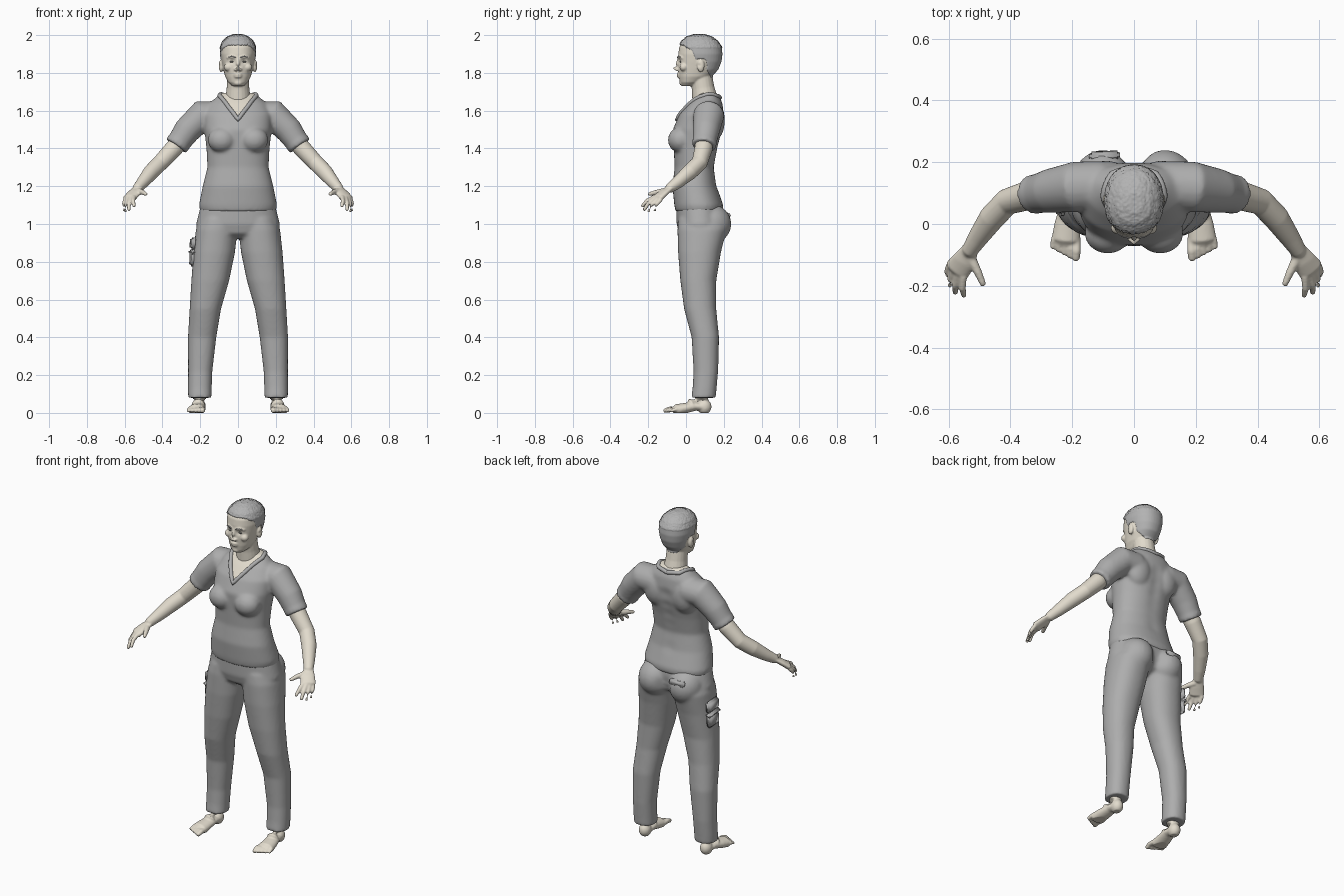
import bpy, bmesh, math, random
from mathutils import Vector, Matrix

random.seed(4)
if "Cube" in bpy.data.objects:
    bpy.data.objects.remove(bpy.data.objects["Cube"])


def material(name, colour):
    mat = bpy.data.materials.new(name)
    mat.use_nodes = True
    mat.diffuse_color = (*colour, 1)
    mat.node_tree.nodes["Principled BSDF"].inputs["Base Color"].default_value = (*colour, 1)
    return mat


SKIN = material("warm skin", (0.76, 0.71, 0.61))
CLOTH = material("grey cloth", (0.42, 0.42, 0.42))
HAIR = material("grey hair", (0.45, 0.45, 0.45))
EYE = material("dark eye", (0.2, 0.2, 0.19))


def bridge(bm, rings):
    """Skin a list of point rings into a closed body."""
    rows = [[bm.verts.new(p) for p in ring] for ring in rings]
    n = len(rows[0])
    for a, b in zip(rows, rows[1:]):
        for i in range(n):
            j = (i + 1) % n
            bm.faces.new((a[i], a[j], b[j], b[i]))
    bm.faces.new(rows[0][::-1])
    bm.faces.new(rows[-1])


def loft(bm, rings, power=2.2, n=40):
    """Stack level rings given as (z, x centre, half width, front y, back y)."""
    def bend(c):
        return math.copysign(abs(c) ** (2 / power), c)
    out = []
    for z, xc, rx, front, back in rings:
        mid, ry = (front + back) / 2, (back - front) / 2
        angles = [math.tau * i / n for i in range(n)]
        out.append([Vector((xc + rx * bend(math.cos(a)), mid + ry * bend(math.sin(a)), z))
                    for a in angles])
    bridge(bm, out)


def tube(bm, path, flat=1.0, rounded=True, n=20):
    """Sweep a circle, or a flattened one, along points (x, y, z, radius)."""
    pts = [(Vector(p[:3]), p[3]) for p in path]
    if rounded:
        (a, ra), (b, _) = pts[0], pts[1]
        (y, _), (z, rz) = pts[-2], pts[-1]
        pts.insert(0, (a + (a - b).normalized() * ra * 0.6 * flat, ra * 0.6))
        pts.append((z + (z - y).normalized() * rz * 0.6 * flat, rz * 0.6))
    out = []
    for i, (p, r) in enumerate(pts):
        t = (pts[min(i + 1, len(pts) - 1)][0] - pts[max(i - 1, 0)][0]).normalized()
        ref = Vector((0, 1, 0)) if abs(t.z) > 0.9 else Vector((0, 0, 1))
        side = t.cross(ref).normalized()
        up = side.cross(t)
        out.append([p + r * (math.cos(a) * side + flat * math.sin(a) * up)
                    for a in (math.tau * k / n for k in range(n))])
    bridge(bm, out)


def blob(bm, centre, radii):
    mat = Matrix.Translation(centre) @ Matrix.Diagonal((*radii, 1))
    bmesh.ops.create_uvsphere(bm, u_segments=24, v_segments=16, radius=1, matrix=mat)


def mirror(bm):
    copy = bmesh.ops.duplicate(bm, geom=bm.verts[:] + bm.edges[:] + bm.faces[:])["geom"]
    verts = [g for g in copy if isinstance(g, bmesh.types.BMVert)]
    bmesh.ops.scale(bm, vec=(-1, 1, 1), verts=verts)


def finish(name, bm, mat):
    bmesh.ops.recalc_face_normals(bm, faces=bm.faces)
    mesh = bpy.data.meshes.new(name)
    bm.to_mesh(mesh)
    bm.free()
    mesh.materials.append(mat)
    mesh.polygons.foreach_set("use_smooth", [True] * len(mesh.polygons))
    ob = bpy.data.objects.new(name, mesh)
    bpy.context.scene.collection.objects.link(ob)
    return ob


def fuse(name, bm, mat, voxel, smooth):
    """Melt overlapping bodies into one smooth surface."""
    ob = finish(name, bm, mat)
    remesh = ob.modifiers.new("fuse", "REMESH")
    remesh.mode, remesh.voxel_size, remesh.use_smooth_shade = "VOXEL", voxel, True
    soft = ob.modifiers.new("soften", "SMOOTH")
    soft.iterations = smooth
    graph = bpy.context.evaluated_depsgraph_get()
    mesh = bpy.data.meshes.new_from_object(ob.evaluated_get(graph))
    ob.modifiers.clear()
    ob.data = mesh
    mesh.name = name
    return ob


def push(ob, centre, radius, offset):
    """Soft sculpt stroke, applied on both sides."""
    for s in ((1, -1) if centre[0] else (1,)):
        c = Vector((centre[0] * s, *centre[1:]))
        move = Vector((offset[0] * s, *offset[1:]))
        for v in ob.data.vertices:
            d = (v.co - c).length / radius
            if d < 3:
                v.co += move * math.exp(-d * d)


def box(name, centre, size, tilt):
    bm = bmesh.new()
    mat = Matrix.LocRotScale(Vector(centre), Matrix.Rotation(tilt[0], 3, "X") @ Matrix.Rotation(
        tilt[1], 3, "Y") @ Matrix.Rotation(tilt[2], 3, "Z"), Vector(size))
    bmesh.ops.create_cube(bm, size=1, matrix=mat)
    bmesh.ops.bevel(bm, geom=bm.edges[:], offset=min(size) * 0.35, segments=3, affect="EDGES")
    return finish(name, bm, CLOTH)


# Shirt: sleeves and bust mirrored, then the trunk
bm = bmesh.new()
tube(bm, [(.1, .125, 1.57, .08), (.19, .12, 1.575, .082), (.27, .107, 1.495, .072),
          (.327, .095, 1.413, .06)], rounded=False)
tube(bm, [(.314, .098, 1.432, .066), (.328, .095, 1.412, .064)], rounded=False)
blob(bm, (.085, -.03, 1.445), (.075, .066, .068))
blob(bm, (.09, .145, 1.54), (.08, .06, .1))
mirror(bm)
loft(bm, [(1.065, 0, .2, -.055, .195), (1.1, 0, .207, -.062, .197), (1.2, 0, .187, -.072, .163),
          (1.3, 0, .162, -.06, .148), (1.4, 0, .167, -.065, .168), (1.5, 0, .178, -.07, .195),
          (1.58, 0, .18, -.035, .2), (1.64, 0, .15, .015, .193), (1.68, 0, .105, .055, .175),
          (1.695, 0, .08, .075, .155)])
shirt = fuse("shirt", bm, CLOTH, .009, 7)
for k in range(6):
    push(shirt, (0, .19, 1.22 + k * .065), .035, (0, -.007, 0))
shirt.data.materials.append(SKIN)
for f in shirt.data.polygons:
    x, y, z = f.center
    if z > 1.685 or (y < .12 and z > 1.56 + abs(x) / .85):
        f.material_index = 1

# Collar: band laid on the shirt along the neckline
half = [Vector(p) for p in ((0, .19, 1.675), (.07, .165, 1.68), (.1, .09, 1.682),
                            (.05, 0, 1.62), (0, -.06, 1.558))]
line = [a.lerp(b, k / 6) for a, b in zip(half, half[1:]) for k in range(6)] + [half[-1]]
line += [Vector((-p.x, p.y, p.z)) for p in line[-2::-1]]
bm = bmesh.new()
tube(bm, [(*shirt.closest_point_on_mesh(p)[1], .011) for p in line])
finish("collar", bm, CLOTH)

# Trousers: legs and seat mirrored, then the hips
bm = bmesh.new()
loft(bm, [(.08, .202, .062, .028, .158), (.13, .202, .063, .035, .162), (.22, .2, .064, .04, .17),
          (.4, .19, .075, .03, .175), (.55, .173, .083, -.01, .16), (.7, .147, .1, -.03, .16),
          (.85, .126, .11, -.042, .185), (.97, .113, .11, -.045, .215), (1.03, .1, .1, -.04, .2)])
blob(bm, (.1, .132, 1.0), (.1, .108, .105))
mirror(bm)
loft(bm, [(.925, 0, .1, 0, .12), (.95, 0, .215, -.035, .17), (1.0, 0, .222, -.05, .2),
          (1.08, 0, .202, -.052, .19), (1.13, 0, .185, -.045, .17)])
trousers = fuse("trousers", bm, CLOTH, .009, 6)
push(trousers, (0, .22, 1.0), .04, (0, -.015, 0))

# Pockets on the right thigh and seat
box("thigh_pocket_top", (-.236, .085, .897), (.03, .115, .065), (0, .05, .1))
box("thigh_pocket_bottom", (-.238, .085, .818), (.03, .105, .085), (0, .05, .1))
box("thigh_pocket_flap", (-.241, .085, .852), (.032, .12, .025), (0, .05, .1))
box("seat_pocket", (-.095, .222, 1.045), (.1, .022, .035), (.45, 0, .05))

# Arms and hands
bm = bmesh.new()
tube(bm, [(.28, .1, 1.47, .045), (.34, .093, 1.4, .048), (.41, .072, 1.325, .043),
          (.46, .02, 1.275, .042), (.505, -.045, 1.22, .033), (.533, -.088, 1.188, .026)])
tube(bm, [(.528, -.08, 1.193, .027), (.55, -.12, 1.164, .04), (.573, -.15, 1.138, .043)], flat=.45)
fingers = [((.552, -.17, 1.142), (.55, -.232, 1.094)), ((.57, -.165, 1.135), (.578, -.222, 1.075)),
           ((.584, -.152, 1.13), (.596, -.198, 1.068)), ((.597, -.135, 1.127), (.603, -.165, 1.072))]
for base, tip in fingers:
    knuckle = Vector(base).lerp(Vector(tip), .5) + Vector((.004, -.006, .005))
    tube(bm, [(*base, .012), (*knuckle, .011), (*tip, .009)])
tube(bm, [(.528, -.11, 1.175, .017), (.503, -.16, 1.167, .013), (.488, -.195, 1.158, .01)])
mirror(bm)
fuse("arms", bm, SKIN, .005, 3)

# Feet with five toes each
bm = bmesh.new()
tube(bm, [(.205, .085, .15, .04), (.205, .082, .08, .038), (.21, .035, .045, .036)])
blob(bm, (.204, .097, .033), (.034, .038, .04))
tube(bm, [(.204, .1, .03, .032), (.207, .05, .035, .036), (.215, 0, .026, .042),
          (.22, -.05, .016, .047)], flat=.65)
for k in range(5):
    x, reach = .186 + k * .0185, -.112 + .009 * k
    r = .014 - .001 * k
    tube(bm, [(x, -.05, .018, r), (x, reach + .025, .02, r), (x + .002, reach, .011, r * .9)])
mirror(bm)
feet = fuse("feet", bm, SKIN, .005, 3)
for v in feet.data.vertices:
    v.co.z = max(v.co.z, 0)

# Head and neck
bm = bmesh.new()
blob(bm, (.089, .078, 1.838), (.013, .02, .034))
blob(bm, (.012, -.047, 1.818), (.009, .011, .008))
blob(bm, (.05, -.012, 1.83), (.025, .022, .022))
tube(bm, [(.012, -.037, 1.88, .009), (.035, -.033, 1.886, .009), (.055, -.018, 1.88, .008)])
for z, depth in ((1.793, -.043), (1.781, -.041)):
    tube(bm, [(0, depth, z, .0075), (.012, depth + .003, z, .007), (.026, depth + .014, 1.787, .004)])
mirror(bm)
tube(bm, [(0, -.036, 1.875, .009), (0, -.046, 1.845, .01), (0, -.058, 1.823, .011)])
blob(bm, (0, -.016, 1.747), (.025, .02, .016))
tube(bm, [(0, .12, 1.58, .08), (0, .1, 1.66, .068), (0, .09, 1.72, .06), (0, .078, 1.8, .058)])
loft(bm, [(1.73, 0, .028, -.022, .04), (1.75, 0, .052, -.032, .08), (1.78, 0, .068, -.038, .13),
          (1.82, 0, .078, -.042, .168), (1.86, 0, .086, -.042, .184), (1.9, 0, .092, -.041, .189),
          (1.935, 0, .09, -.036, .185), (1.965, 0, .077, -.02, .165), (1.987, 0, .053, .005, .135),
          (1.998, 0, .025, .04, .1)])
head = fuse("head", bm, SKIN, .0045, 3)
push(head, (.033, -.042, 1.86), .013, (0, .011, 0))
push(head, (.095, .07, 1.84), .009, (-.006, 0, 0))

# Eyes and eyebrows
bm = bmesh.new()
blob(bm, (.033, -.022, 1.859), (.013, .012, .006))
mirror(bm)
finish("eyes", bm, EYE)
bm = bmesh.new()
path = [head.closest_point_on_mesh(p)[1] for p in
        ((.014, -.05, 1.882), (.034, -.05, 1.889), (.054, -.035, 1.884))]
tube(bm, [(*p, .003) for p in path])
mirror(bm)
finish("eyebrows", bm, HAIR)

# Hair: cropped cap lifted off the scalp, rough on top
hairline = [(-1, 1.95), (-.02, 1.945), (.03, 1.915), (.05, 1.86), (.07, 1.845),
            (.1, 1.83), (.13, 1.775), (1, 1.765)]


def hairy(p):
    for (y0, z0), (y1, z1) in zip(hairline, hairline[1:]):
        if y0 <= p.y < y1:
            ear = (Vector((abs(p.x), p.y, p.z)) - Vector((.095, .078, 1.838))).length
            return p.z > z0 + (z1 - z0) * (p.y - y0) / (y1 - y0) and ear > .036


bm = bmesh.new()
bm.from_mesh(head.data)
bmesh.ops.delete(bm, geom=[v for v in bm.verts if not hairy(v.co)], context="VERTS")
bm.normal_update()
moves = [(v, v.normal * (.004 + (random.random() * .004 if v.co.z > 1.93 else 0)))
         for v in bm.verts if not v.is_boundary]
for v, move in moves:
    v.co += move
finish("hair", bm, HAIR)
